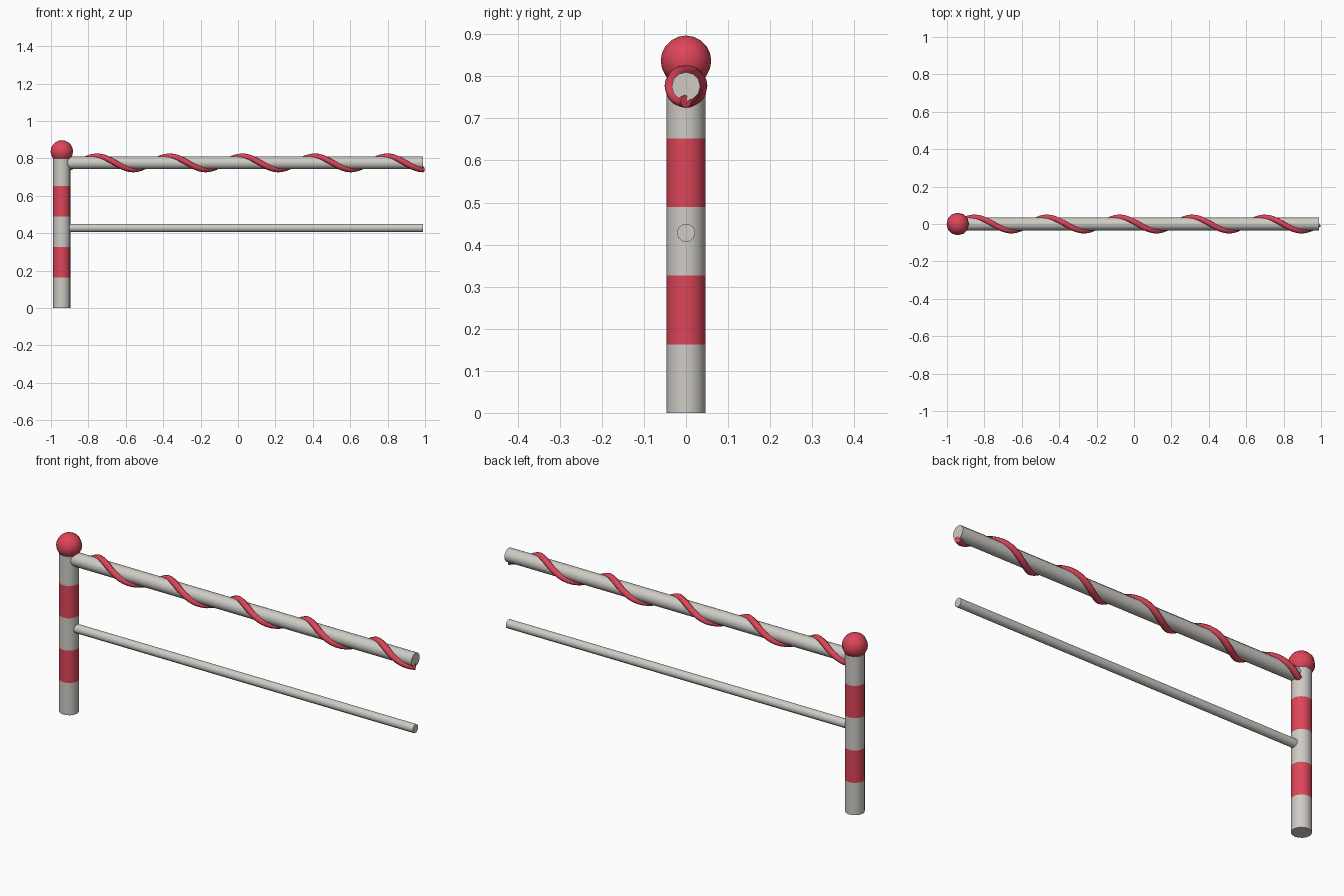
import bpy, bmesh, math
from mathutils import Matrix, Vector

if "Cube" in bpy.data.objects:
    bpy.data.objects.remove(bpy.data.objects["Cube"])


def material(name, rgb):
    m = bpy.data.materials.new(name)
    m.diffuse_color = (*rgb, 1)
    m.use_nodes = True
    m.node_tree.nodes["Principled BSDF"].inputs["Base Color"].default_value = m.diffuse_color
    return m


WHITE = material("warm_white", (0.62, 0.60, 0.565))
RED = material("red", (0.73, 0.06, 0.10))
POST_X, RAIL_END = -0.942, 0.99
RAIL_Z = 0.776


def finish(ob, mats, angle=40):
    for m in mats:
        ob.data.materials.append(m)
    bpy.ops.object.select_all(action='DESELECT')
    ob.select_set(True)
    bpy.context.view_layer.objects.active = ob
    bpy.ops.object.shade_smooth_by_angle(angle=math.radians(angle))


def mesh_object(name, bm, mats, angle=40):
    me = bpy.data.meshes.new(name)
    bm.to_mesh(me)
    bm.free()
    ob = bpy.data.objects.new(name, me)
    bpy.context.collection.objects.link(ob)
    finish(ob, mats, angle)


def rail(name, z, radius, sides):
    bm = bmesh.new()
    length = RAIL_END - POST_X
    mat = (Matrix.Translation(((POST_X + RAIL_END) / 2, 0, z))
           @ Matrix.Rotation(math.pi / 2, 4, 'Y'))
    bmesh.ops.create_cone(bm, cap_ends=True, segments=sides, radius1=radius,
                          radius2=radius, depth=length, matrix=mat)
    mesh_object(name, bm, [WHITE], 50)


# Post with five alternating bands, cut by height
H, BANDS = 0.815, 5
bm = bmesh.new()
bmesh.ops.create_cone(bm, cap_ends=True, segments=16, radius1=0.046, radius2=0.046,
                      depth=H, matrix=Matrix.Translation((POST_X, 0, H / 2)))
for i in range(1, BANDS):
    bmesh.ops.bisect_plane(bm, geom=bm.verts[:] + bm.edges[:] + bm.faces[:],
                           plane_co=(0, 0, H * i / BANDS), plane_no=(0, 0, 1))
for f in bm.faces:
    band = min(BANDS - 1, int(f.calc_center_median().z / H * BANDS))
    f.material_index = band % 2
mesh_object("striped_post", bm, [WHITE, RED])

# Ball on top of the post
bm = bmesh.new()
bmesh.ops.create_uvsphere(bm, u_segments=12, v_segments=10, radius=0.06,
                          matrix=Matrix.Translation((POST_X, 0, 0.837)))
mesh_object("post_ball", bm, [RED], 60)

# Rails
rail("top_rail", RAIL_Z, 0.034, 12)
rail("lower_rail", 0.428, 0.022, 10)

# Red spiral: five turns around the top rail, starting and ending underneath
TURNS, STEPS, R = 5, 20, 0.0355
cu = bpy.data.curves.new("spiral_stripe", 'CURVE')
cu.dimensions = '3D'
cu.bevel_depth = 0.0155
cu.bevel_resolution = 2
cu.use_fill_caps = True
sp = cu.splines.new('POLY')
n = TURNS * STEPS
sp.points.add(n)
for i, p in enumerate(sp.points):
    t = math.pi + 2 * math.pi * i / STEPS
    x = POST_X - 0.006 + (RAIL_END + 0.001 - POST_X + 0.006) * i / n
    p.co = (x, -R * math.sin(t), RAIL_Z + R * math.cos(t), 1)
ob = bpy.data.objects.new("spiral_stripe", cu)
bpy.context.collection.objects.link(ob)
bpy.ops.object.select_all(action='DESELECT')
ob.select_set(True)
bpy.context.view_layer.objects.active = ob
bpy.ops.object.convert(target='MESH')
ob = bpy.context.view_layer.objects.active
finish(ob, [RED], 60)
